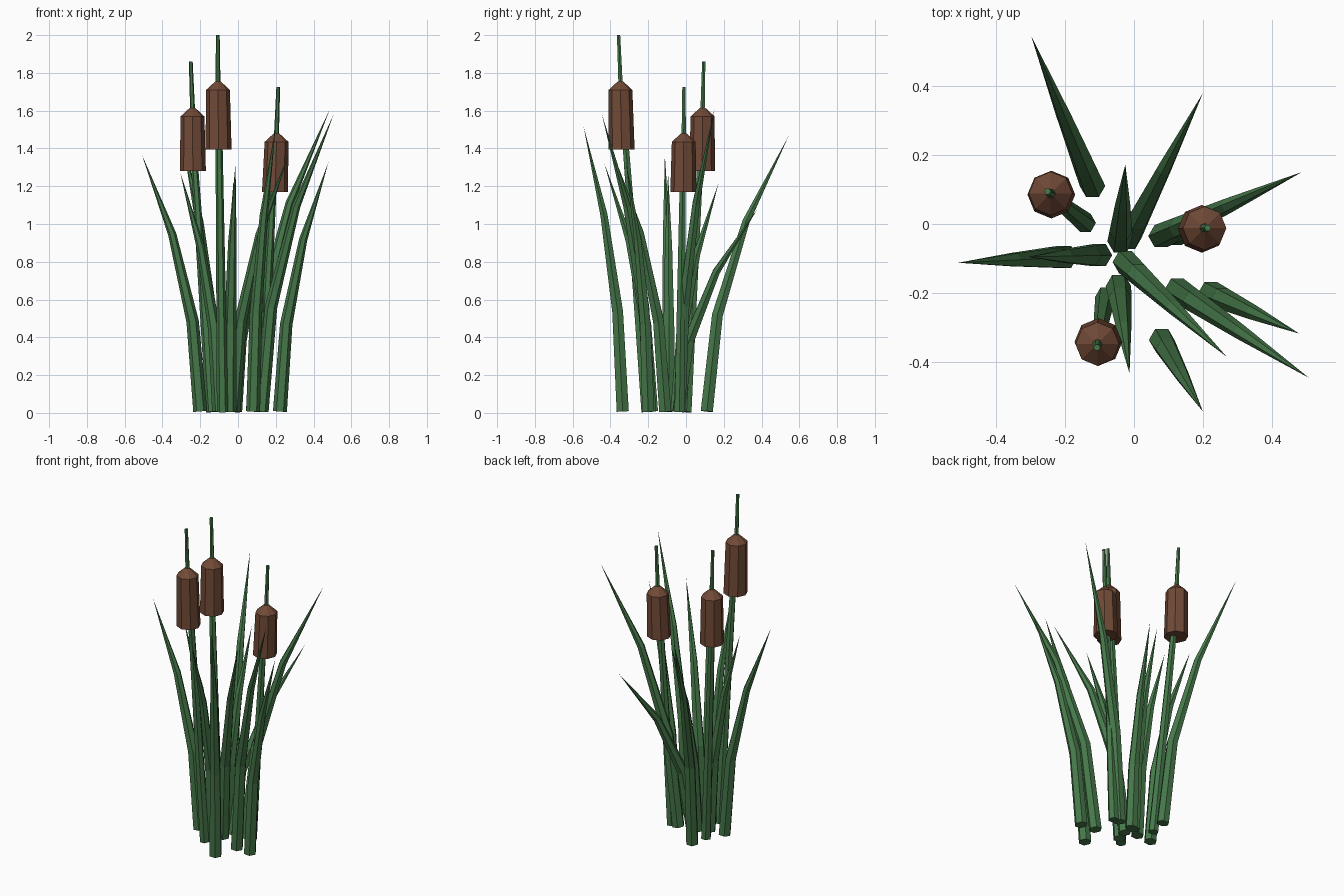
import bpy, bmesh, math
from mathutils import Vector

if "Cube" in bpy.data.objects:
    bpy.data.objects.remove(bpy.data.objects["Cube"])


def material(name, rgb):
    m = bpy.data.materials.new(name)
    m.diffuse_color = (*rgb, 1)
    m.use_nodes = True
    m.node_tree.nodes["Principled BSDF"].inputs["Base Color"].default_value = m.diffuse_color
    return m


GREEN = material("reed green", (0.062, 0.19, 0.068))
BROWN = material("seed head brown", (0.165, 0.068, 0.037))


def tube(name, path, radii, sides, mat, flat_rings=False):
    """Loft polygon rings along a path; a zero radius closes to a point."""
    pts = [Vector(p) for p in path]
    bm = bmesh.new()
    rings = []
    for i, (p, r) in enumerate(zip(pts, radii)):
        if r == 0:
            rings.append([bm.verts.new(p)])
            continue
        d = pts[min(i + 1, len(pts) - 1)] - pts[max(i - 1, 0)]
        q = Vector((0, 0, 1)).rotation_difference(d.normalized())
        ring = []
        for k in range(sides):
            a = 2 * math.pi * k / sides
            v = Vector((r * math.cos(a), r * math.sin(a), 0))
            ring.append(bm.verts.new(p + (v if flat_rings else q @ v)))
        rings.append(ring)
    for lo, hi in zip(rings, rings[1:]):
        for k in range(sides):
            n = (k + 1) % sides
            if len(hi) == 1:
                bm.faces.new((lo[k], lo[n], hi[0]))
            else:
                bm.faces.new((lo[k], lo[n], hi[n], hi[k]))
    bm.faces.new(rings[0][::-1])
    if len(rings[-1]) > 1:
        bm.faces.new(rings[-1])
    bmesh.ops.recalc_face_normals(bm, faces=bm.faces)
    me = bpy.data.meshes.new(name)
    bm.to_mesh(me)
    bm.free()
    me.materials.append(mat)
    ob = bpy.data.objects.new(name, me)
    bpy.context.collection.objects.link(ob)
    return ob


# Leaves: base x, y and tip x, y, z; all share the same outward bend
leaves = [
    (-0.12, 0.11, -0.297, 0.543, 1.465),
    (-0.015, -0.04, 0.199, 0.378, 1.08),
    (0.078, -0.035, 0.485, 0.15, 1.605),
    (-0.04, -0.05, -0.025, 0.172, 1.215),
    (-0.20, -0.095, -0.508, -0.112, 1.365),
    (-0.10, -0.09, -0.305, -0.095, 1.27),
    (-0.045, -0.18, -0.013, -0.432, 1.32),
    (0.08, -0.335, 0.199, -0.542, 1.515),
    (-0.025, -0.11, 0.268, -0.384, 1.37),
    (0.125, -0.19, 0.506, -0.445, 1.58),
    (0.222, -0.20, 0.478, -0.317, 1.325),
]
for i, (bx, by, tx, ty, tz) in enumerate(leaves):
    path = [(bx + (tx - bx) * f, by + (ty - by) * f, 0.008 + (tz - 0.008) * h)
            for f, h in ((0, 0), (0.13, 0.35), (0.48, 0.69), (1, 1))]
    tube(f"leaf_{i + 1}", path, (0.037, 0.033, 0.022, 0), 6, GREEN)

# Cattails: stem base, stem at seed head, stem tip, seed head bottom and top
cattails = [
    ((-0.082, -0.21, 0.005), (-0.10, -0.318, 1.40), (-0.107, -0.357, 2.0),
     (-0.103, -0.341, 1.395), (-0.106, -0.347, 1.755)),
    ((-0.140, 0.003, 0.005), (-0.228, 0.073, 1.28), (-0.25, 0.094, 1.86),
     (-0.239, 0.085, 1.28), (-0.241, 0.088, 1.615)),
    ((0.122, -0.035, 0.005), (0.184, -0.018, 1.17), (0.213, -0.011, 1.725),
     (0.196, -0.014, 1.17), (0.204, -0.012, 1.48)),
]
for i, (base, mid, tip, low, high) in enumerate(cattails):
    # Stem with thin spike above the head
    tube(f"cattail_stem_{i + 1}", (base, mid, high, tip),
         (0.030, 0.019, 0.013, 0.010), 6, GREEN)
    # Eight-sided seed head with a tapered shoulder
    shoulder = Vector(high) - Vector((0, 0, 0.045))
    tube(f"seed_head_{i + 1}", (low, shoulder, high),
         (0.069, 0.063, 0.014), 8, BROWN, True)
